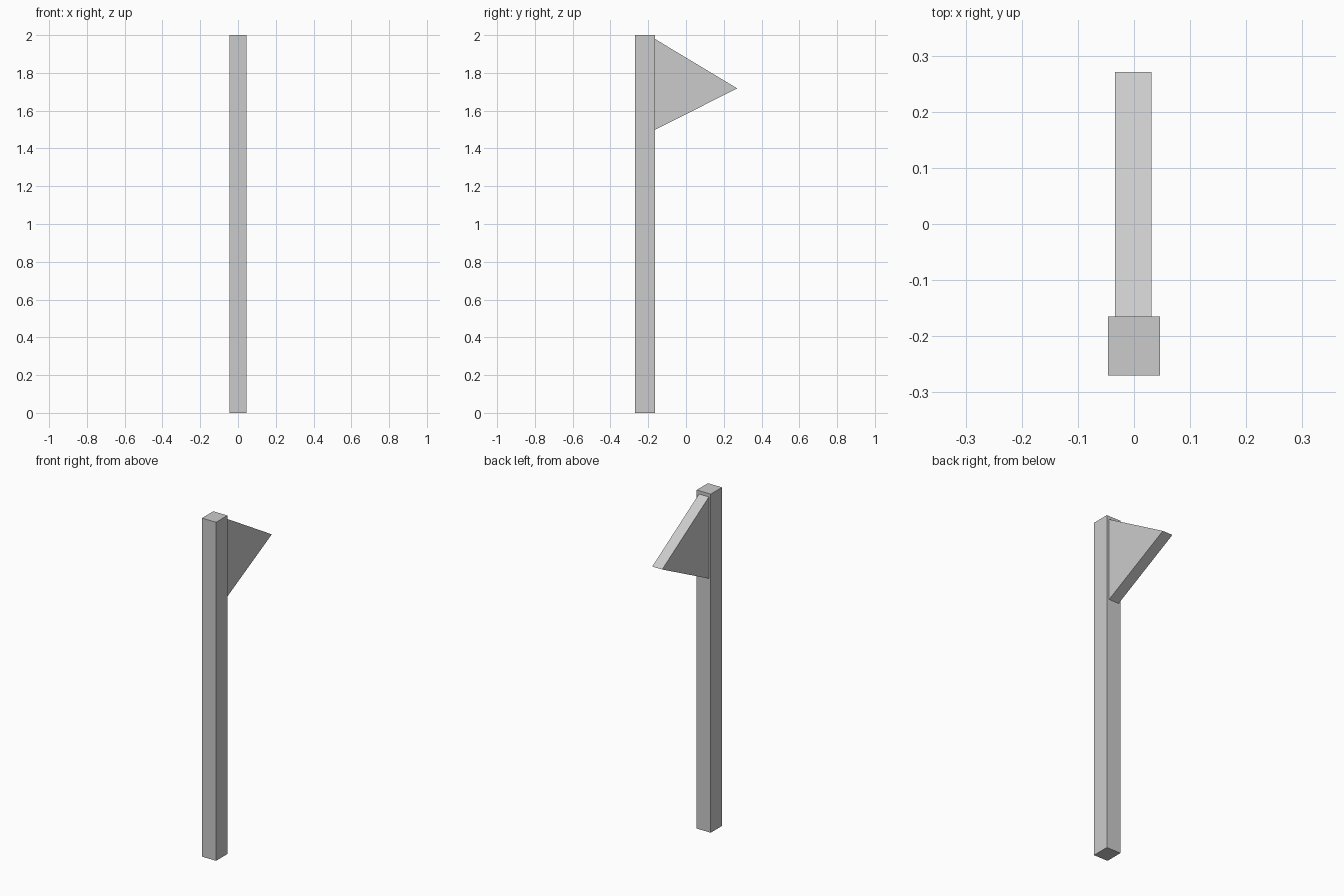
import bpy, bmesh
from mathutils import Vector

if "Cube" in bpy.data.objects:
    bpy.data.objects.remove(bpy.data.objects["Cube"])


def prism(name, profile, x0, x1):
    """Extrude a (y, z) outline along x from x0 to x1."""
    bm = bmesh.new()
    face = bm.faces.new([bm.verts.new((x0, y, z)) for y, z in profile])
    ext = bmesh.ops.extrude_face_region(bm, geom=[face])
    verts = [g for g in ext["geom"] if isinstance(g, bmesh.types.BMVert)]
    bmesh.ops.translate(bm, verts=verts, vec=Vector((x1 - x0, 0, 0)))
    bmesh.ops.recalc_face_normals(bm, faces=bm.faces)
    mesh = bpy.data.meshes.new(name)
    bm.to_mesh(mesh)
    bm.free()
    obj = bpy.data.objects.new(name, mesh)
    bpy.context.collection.objects.link(obj)
    return obj


FRONT, JOINT, TIP = -0.27, -0.165, 0.271

# Upright square post
prism("post", [(FRONT, 0), (JOINT, 0), (JOINT, 2), (FRONT, 2)], -0.046, 0.046)

# Thick triangular pennant on the back face of the post
prism("pennant", [(JOINT, 1.498), (TIP, 1.718), (JOINT, 1.98)], -0.034, 0.031)
